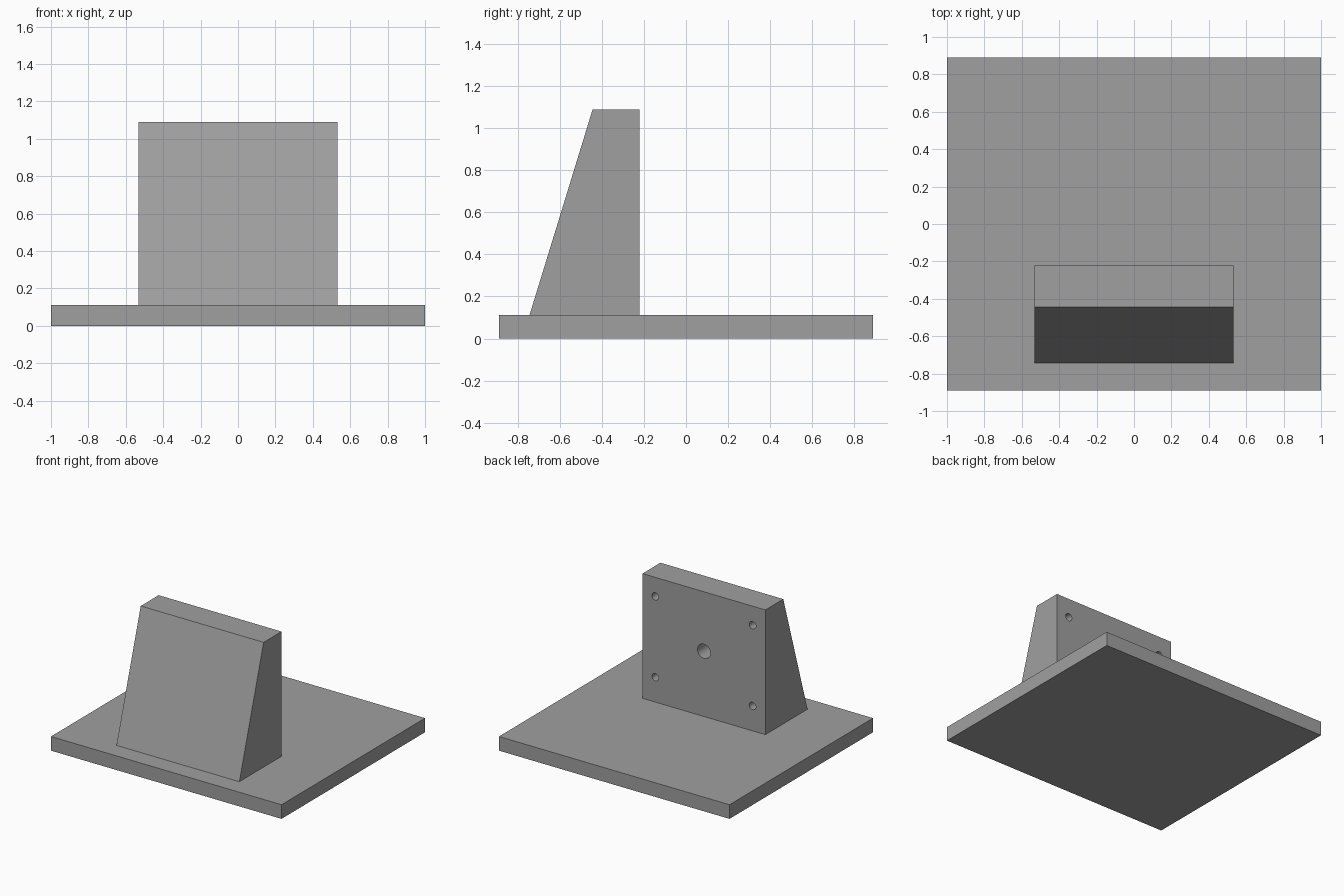
import bpy, bmesh, math
from mathutils import Matrix

if "Cube" in bpy.data.objects:
    bpy.data.objects.remove(bpy.data.objects["Cube"])

gray = bpy.data.materials.new("plain gray")
gray.diffuse_color = (0.35, 0.35, 0.35, 1)
gray.use_nodes = True
gray.node_tree.nodes["Principled BSDF"].inputs["Base Color"].default_value = gray.diffuse_color


def extrude_profile(name, profile, half_width):
    """Extrude a (y, z) profile symmetrically along x."""
    bm = bmesh.new()
    face = bm.faces.new([bm.verts.new((-half_width, y, z)) for y, z in profile])
    ext = bmesh.ops.extrude_face_region(bm, geom=[face])
    moved = [v for v in ext["geom"] if isinstance(v, bmesh.types.BMVert)]
    bmesh.ops.translate(bm, verts=moved, vec=(2 * half_width, 0, 0))
    bmesh.ops.recalc_face_normals(bm, faces=bm.faces)
    return finish(name, bm)


def finish(name, bm):
    mesh = bpy.data.meshes.new(name)
    bm.to_mesh(mesh)
    bm.free()
    mesh.materials.append(gray)
    obj = bpy.data.objects.new(name, mesh)
    bpy.context.collection.objects.link(obj)
    return obj


# Flat base plate
extrude_profile("base_plate", [(-0.889, 0), (0.889, 0), (0.889, 0.111), (-0.889, 0.111)], 1.0)

# Upright block with a sloping front and a vertical mounting face
BACK = -0.222
block = extrude_profile(
    "mounting_block", [(-0.744, 0.111), (BACK, 0.111), (BACK, 1.089), (-0.444, 1.089)], 0.533)

# Blind holes in the mounting face: four corner screws and a larger centre hole
holes = [(x, z, 0.029, 0.15) for x in (-0.422, 0.422) for z in (0.306, 0.939)]
holes.append((0, 0.622, 0.056, 0.2))
bm = bmesh.new()
for x, z, radius, depth in holes:
    place = Matrix.Translation((x, BACK, z)) @ Matrix.Rotation(math.pi / 2, 4, "X")
    bmesh.ops.create_cone(bm, cap_ends=True, segments=32, radius1=radius,
                          radius2=radius, depth=2 * depth, matrix=place)
cutter = finish("hole_cutter", bm)
cutter.hide_render = True
cutter.hide_set(True)

cut = block.modifiers.new("holes", "BOOLEAN")
cut.operation = "DIFFERENCE"
cut.solver = "EXACT"
cut.object = cutter

# Apply the cut, then smooth only the hole walls
bpy.context.view_layer.objects.active = block
block.select_set(True)
bpy.ops.object.modifier_apply(modifier=cut.name)
bpy.ops.object.shade_smooth_by_angle(angle=math.radians(30))
bpy.data.objects.remove(cutter)
